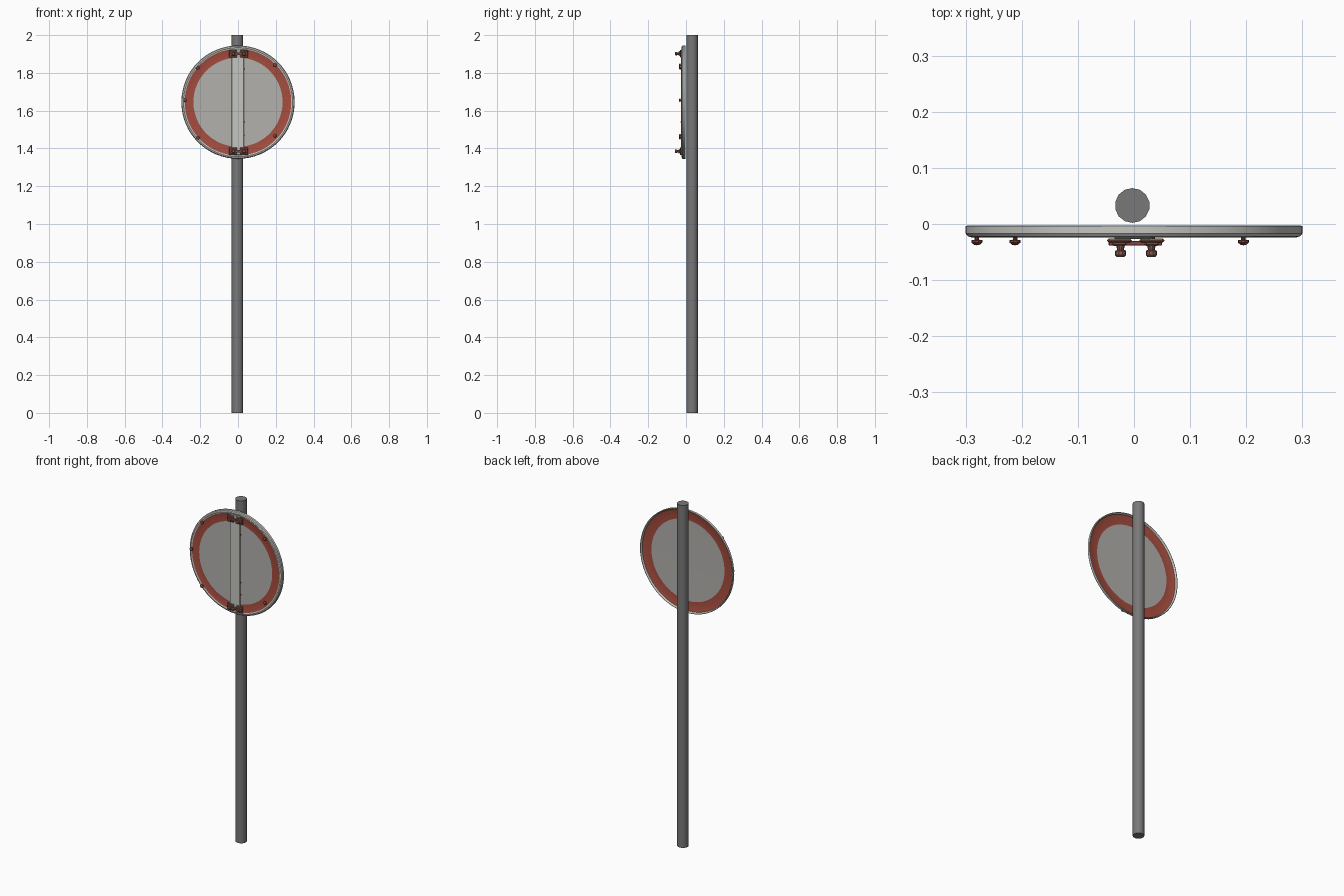
import bpy, bmesh, math
from mathutils import Matrix, Vector

if "Cube" in bpy.data.objects:
    bpy.data.objects.remove(bpy.data.objects["Cube"])


def mat(name, rgb):
    m = bpy.data.materials.new(name)
    m.diffuse_color = (*rgb, 1)
    m.use_nodes = True
    m.node_tree.nodes["Principled BSDF"].inputs["Base Color"].default_value = m.diffuse_color
    return m


STEEL = mat("pole grey", (0.19, 0.19, 0.19))
FACE = mat("face grey", (0.45, 0.44, 0.42))
RED = mat("faded red", (0.38, 0.075, 0.05))
RIM = mat("light metal", (0.56, 0.56, 0.53))
RUST = mat("rusty brown", (0.25, 0.11, 0.08))
RIVET = mat("rivet red brown", (0.24, 0.06, 0.045))
CZ = 1.645  # sign centre height


def finish(bm, name, mats, angle=35):
    bmesh.ops.recalc_face_normals(bm, faces=bm.faces)
    me = bpy.data.meshes.new(name)
    bm.to_mesh(me)
    bm.free()
    ob = bpy.data.objects.new(name, me)
    bpy.context.collection.objects.link(ob)
    for m in mats:
        me.materials.append(m)
    bpy.ops.object.select_all(action='DESELECT')
    bpy.context.view_layer.objects.active = ob
    ob.select_set(True)
    bpy.ops.object.shade_smooth_by_angle(angle=math.radians(angle))
    return ob


def lathe(bm, profile, centre, n):
    """Revolve (radius, y) points around the y axis through centre."""
    rings = []
    for r, y in profile:
        if r == 0:
            rings.append([bm.verts.new((centre[0], y, centre[1]))] * n)
        else:
            rings.append([bm.verts.new((centre[0] + r * math.cos(2 * math.pi * i / n), y,
                                        centre[1] + r * math.sin(2 * math.pi * i / n)))
                          for i in range(n)])
    for a, b in zip(rings, rings[1:]):
        for i in range(n):
            j = (i + 1) % n
            bm.faces.new(list(dict.fromkeys((a[i], a[j], b[j], b[i]))))


def box(bm, lo, hi, bevel=0.0):
    lo, hi = Vector(lo), Vector(hi)
    m = Matrix.Translation((lo + hi) / 2) @ Matrix.Diagonal((*(hi - lo), 1))
    vs = bmesh.ops.create_cube(bm, size=1, matrix=m)["verts"]
    if bevel:
        edges = list({e for v in vs for e in v.link_edges})
        bmesh.ops.bevel(bm, geom=edges, offset=bevel, segments=1, affect='EDGES')


# Pole
bm = bmesh.new()
bmesh.ops.create_cone(bm, cap_ends=True, segments=14, radius1=0.031, radius2=0.031, depth=2,
                      matrix=Matrix.Translation((-0.003, 0.033, 1)))
finish(bm, "pole", [STEEL])

# Sign plate: grey centre, red band and folded metal rim, coloured by radius
bm = bmesh.new()
lathe(bm, [(0, -0.021), (0.236, -0.021), (0.282, -0.021), (0.289, -0.024), (0.296, -0.022),
           (0.3, -0.017), (0.3, -0.004), (0.297, -0.003), (0.295, -0.005), (0.292, -0.014),
           (0.284, -0.017), (0.236, -0.018), (0, -0.018)], (0, CZ), 64)
for f in bm.faces:
    rs = [math.hypot(v.co.x, v.co.z - CZ) for v in f.verts]
    r = (min(rs) + max(rs)) / 2
    f.material_index = 0 if r < 0.23 else 1 if r < 0.27 else 2
    if 0.27 < r < 0.29 and f.calc_center_median().y > -0.0175:
        f.material_index = 1  # red continues to the fold on the back
finish(bm, "sign_plate", [FACE, RED, RIM])

# Flat support strip across the front
bm = bmesh.new()
box(bm, (-0.035, -0.027, 1.365), (0.031, -0.020, 1.925), 0.002)
finish(bm, "support_strip", [RIM])

# Clamps at both ends of the strip, each with two saddles, a link bar and two bolts
for label, z in (("upper", 1.902), ("lower", 1.385)):
    bm = bmesh.new()
    for x in (-0.026, 0.032):
        box(bm, (x - 0.022, -0.033, z - 0.020), (x + 0.022, -0.026, z + 0.020), 0.003)
        box(bm, (x - 0.013, -0.039, z - 0.013), (x + 0.013, -0.033, z + 0.013), 0.003)
    finish(bm, label + "_clamp", [RUST])
    bm = bmesh.new()
    box(bm, (-0.045, -0.038, z - 0.007), (0.05, -0.030, z + 0.007), 0.001)
    finish(bm, label + "_clamp_bar", [RIVET])
    bm = bmesh.new()
    for x in (-0.024, 0.031):
        lathe(bm, [(0, -0.037), (0.008, -0.037), (0.006, -0.046), (0.010, -0.048),
                   (0.010, -0.055), (0.007, -0.059), (0, -0.059)], (x, z), 10)
    finish(bm, label + "_clamp_bolts", [RUST])

# Rivets around the red band
bm = bmesh.new()
for x, z in ((-0.28, 1.655), (-0.212, 1.828), (-0.212, 1.457), (0.195, 1.84), (0.195, 1.467)):
    lathe(bm, [(0, -0.021), (0.004, -0.021), (0.004, -0.028), (0.010, -0.029), (0.010, -0.033),
               (0.005, -0.037), (0, -0.038)], (x, z), 10)
finish(bm, "rivets", [RIVET])

# Tiny pins on the strip edge
bm = bmesh.new()
for z in (1.82, 1.54, 1.47):
    lathe(bm, [(0, -0.022), (0.003, -0.022), (0.003, -0.029), (0, -0.029)], (0.034, z), 8)
finish(bm, "strip_pins", [RIVET])
